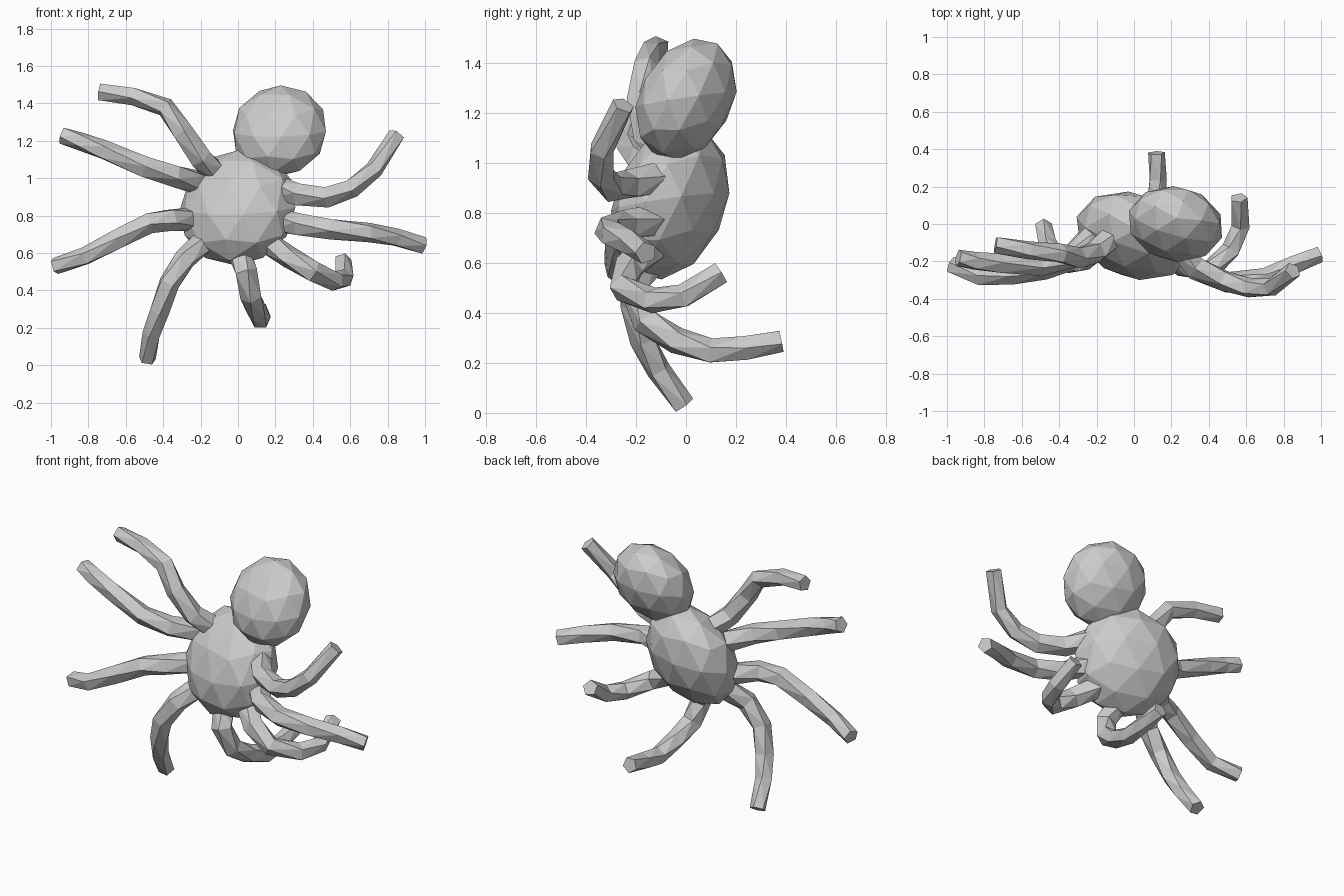
import bpy, bmesh, math
from mathutils import Vector, Matrix

if "Cube" in bpy.data.objects:
    bpy.data.objects.remove(bpy.data.objects["Cube"])


def add_object(name, bm):
    bmesh.ops.recalc_face_normals(bm, faces=bm.faces)
    mesh = bpy.data.meshes.new(name)
    bm.to_mesh(mesh)
    bm.free()
    bpy.context.collection.objects.link(bpy.data.objects.new(name, mesh))


def flattened_ball(name, centre, radius, thickness, normal):
    """Low-poly ball, flattened along the given direction."""
    bm = bmesh.new()
    squash = Matrix.Scale(thickness / radius, 4, Vector(normal).normalized())
    bmesh.ops.create_icosphere(bm, subdivisions=2, radius=radius * 1.03,
                               matrix=Matrix.Translation(centre) @ squash)
    add_object(name, bm)


def tentacle(name, points, sides=5):
    """Faceted tube along a path, thickest near the root."""
    bm = bmesh.new()
    pts = [Vector(p) for p in points]
    n = len(pts)
    rings, side = [], None
    for i, p in enumerate(pts):
        d = (pts[min(i + 1, n - 1)] - pts[max(i - 1, 0)]).normalized()
        ref = side if side else d.orthogonal()
        side = (ref - d * ref.dot(d)).normalized()
        up = d.cross(side)
        r = 0.066 - 0.019 * i / (n - 1)
        ring = []
        for k in range(sides):
            a = 2 * math.pi * (k + 0.25 * i) / sides
            ring.append(bm.verts.new(p + r * (math.cos(a) * side + math.sin(a) * up)))
        rings.append(ring)
    for a, b in zip(rings, rings[1:]):
        for k in range(sides):
            j = (k + 1) % sides
            # Twisted facets, split into triangles
            bm.faces.new((a[k], a[j], b[k]))
            bm.faces.new((a[j], b[j], b[k]))
    bm.faces.new(rings[0])
    bm.faces.new(rings[-1])
    add_object(name, bm)


# Body and head
flattened_ball("body", (0.0, -0.063, 0.843), 0.314, 0.206, (0.306, 0.884, -0.354))
flattened_ball("head", (0.222, 0.0, 1.253), 0.252, 0.178, (0.18, 0.87, -0.47))

# Tentacles, listed root to tip
paths = {
    "tentacle_left_top": [(-0.12, -0.07, 1.03), (-0.20, -0.15, 1.11), (-0.30, -0.18, 1.25),
                          (-0.39, -0.16, 1.38), (-0.56, -0.14, 1.44), (-0.74, -0.11, 1.46)],
    "tentacle_left_upper": [(-0.22, -0.07, 0.98), (-0.34, -0.18, 1.015), (-0.50, -0.22, 1.06),
                            (-0.72, -0.21, 1.15), (-0.85, -0.20, 1.20), (-0.94, -0.18, 1.23)],
    "tentacle_left_lower": [(-0.25, -0.09, 0.78), (-0.36, -0.20, 0.78), (-0.48, -0.24, 0.76),
                            (-0.65, -0.27, 0.67), (-0.82, -0.28, 0.58), (-0.98, -0.22, 0.53)],
    "tentacle_left_bottom": [(-0.18, -0.12, 0.66), (-0.28, -0.20, 0.57), (-0.37, -0.21, 0.44),
                             (-0.42, -0.17, 0.29), (-0.46, -0.11, 0.17), (-0.485, -0.01, 0.03)],
    "tentacle_back_bottom": [(0.00, -0.13, 0.62), (0.04, -0.21, 0.50), (0.07, -0.16, 0.37),
                             (0.10, -0.04, 0.29), (0.12, 0.10, 0.245), (0.125, 0.24, 0.26),
                             (0.12, 0.38, 0.29)],
    "tentacle_right_bottom": [(0.16, -0.14, 0.66), (0.27, -0.23, 0.58), (0.40, -0.25, 0.50),
                              (0.52, -0.14, 0.45), (0.57, -0.01, 0.465), (0.56, 0.14, 0.56)],
    "tentacle_right_lower": [(0.23, -0.13, 0.77), (0.33, -0.24, 0.75), (0.50, -0.31, 0.73),
                             (0.70, -0.29, 0.71), (0.85, -0.22, 0.68), (0.99, -0.16, 0.64)],
    "tentacle_right_upper": [(0.23, -0.11, 0.94), (0.33, -0.23, 0.91), (0.48, -0.30, 0.90),
                             (0.61, -0.34, 0.95), (0.73, -0.34, 1.05), (0.85, -0.25, 1.23)],
}
for name, points in paths.items():
    tentacle(name, points)
